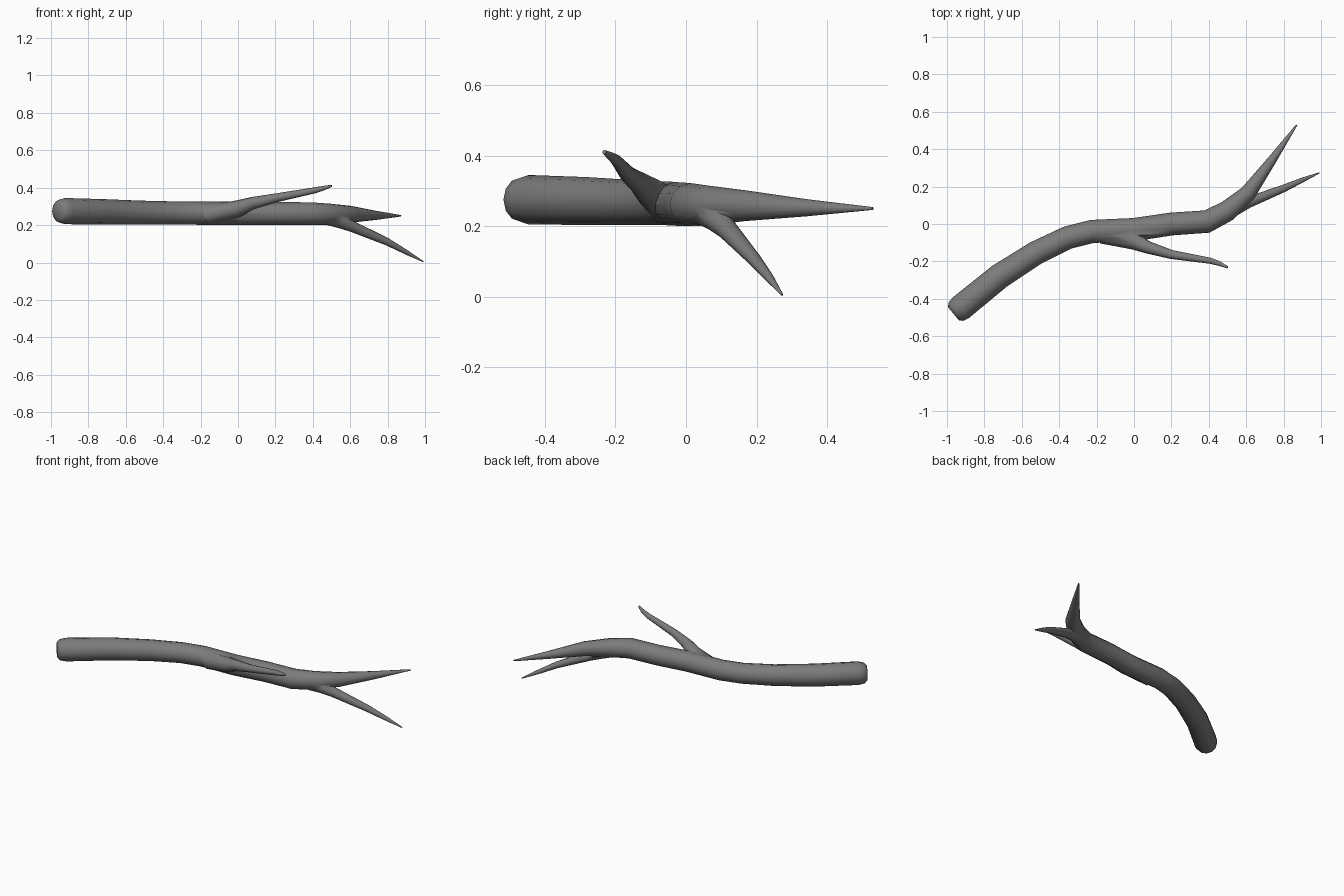
import bpy, bmesh, math
from mathutils import Vector

cube = bpy.data.objects.get("Cube")
if cube:
    bpy.data.objects.remove(cube, do_unlink=True)

SIDES = 12

# Plain grey bark
bark = bpy.data.materials.new("grey_bark")
bark.use_nodes = True
bark.diffuse_color = (0.2, 0.2, 0.2, 1)
bsdf = bark.node_tree.nodes["Principled BSDF"]
bsdf.inputs["Base Color"].default_value = (0.2, 0.2, 0.2, 1)
bsdf.inputs["Roughness"].default_value = 0.9


def limb(name, stations):
    """Sweep a round section through (x, y, z, radius) stations."""
    bm = bmesh.new()
    pts = [Vector(s[:3]) for s in stations]
    rings = []
    for i, p in enumerate(pts):
        way = (pts[min(i + 1, len(pts) - 1)] - pts[max(i - 1, 0)]).normalized()
        side = way.cross(Vector((0, 0, 1))).normalized()
        up = side.cross(way)
        ring = []
        for k in range(SIDES):
            a = math.tau * k / SIDES
            ring.append(bm.verts.new(p + stations[i][3] * (side * math.cos(a) + up * math.sin(a))))
        rings.append(ring)
    for a, b in zip(rings, rings[1:]):
        for k in range(SIDES):
            j = (k + 1) % SIDES
            bm.faces.new((a[k], a[j], b[j], b[k]))
    bm.faces.new(rings[0])
    bm.faces.new(rings[-1])
    bmesh.ops.recalc_face_normals(bm, faces=bm.faces)
    mesh = bpy.data.meshes.new(name)
    bm.to_mesh(mesh)
    bm.free()
    mesh.materials.append(bark)
    obj = bpy.data.objects.new(name, mesh)
    bpy.context.collection.objects.link(obj)
    return obj


# Main stem with a rounded cut end, tapering to the rear tip
stem = limb("branch_stem", [
    (-0.965, -0.48, 0.275, 0.045), (-0.953, -0.47, 0.275, 0.062),
    (-0.925, -0.447, 0.275, 0.07), (-0.72, -0.28, 0.271, 0.068),
    (-0.525, -0.155, 0.267, 0.064), (-0.355, -0.073, 0.265, 0.062),
    (-0.225, -0.04, 0.264, 0.062), (0, -0.03, 0.263, 0.062),
    (0.2, 0, 0.262, 0.061), (0.39, 0.013, 0.261, 0.061),
    (0.5, 0.07, 0.258, 0.056), (0.61, 0.165, 0.258, 0.044),
    (0.74, 0.345, 0.252, 0.024), (0.87, 0.53, 0.25, 0.004)])

# Twig dropping to the ground at the fork
low_twig = limb("low_twig", [
    (0.46, 0.045, 0.25, 0.045), (0.54, 0.085, 0.225, 0.04),
    (0.61, 0.115, 0.193, 0.03), (0.8, 0.19, 0.11, 0.02),
    (0.9, 0.235, 0.055, 0.013), (0.99, 0.273, 0.005, 0.003)])

# Twig rising from the front of the stem
high_twig = limb("high_twig", [
    (-0.17, -0.055, 0.255, 0.05), (0, -0.092, 0.288, 0.045),
    (0.08, -0.127, 0.318, 0.033), (0.2, -0.163, 0.345, 0.024),
    (0.41, -0.197, 0.386, 0.016), (0.46, -0.213, 0.398, 0.012),
    (0.5, -0.232, 0.41, 0.006)])

# Fuse the twigs into one continuous surface
for twig in (low_twig, high_twig):
    mod = stem.modifiers.new("fuse", 'BOOLEAN')
    mod.operation = 'UNION'
    mod.solver = 'EXACT'
    mod.object = twig
bpy.context.view_layer.objects.active = stem
stem.select_set(True)
for mod in list(stem.modifiers):
    bpy.ops.object.modifier_apply(modifier=mod.name)
for twig in (low_twig, high_twig):
    bpy.data.objects.remove(twig, do_unlink=True)
bpy.ops.object.shade_smooth_by_angle(angle=math.radians(60))
